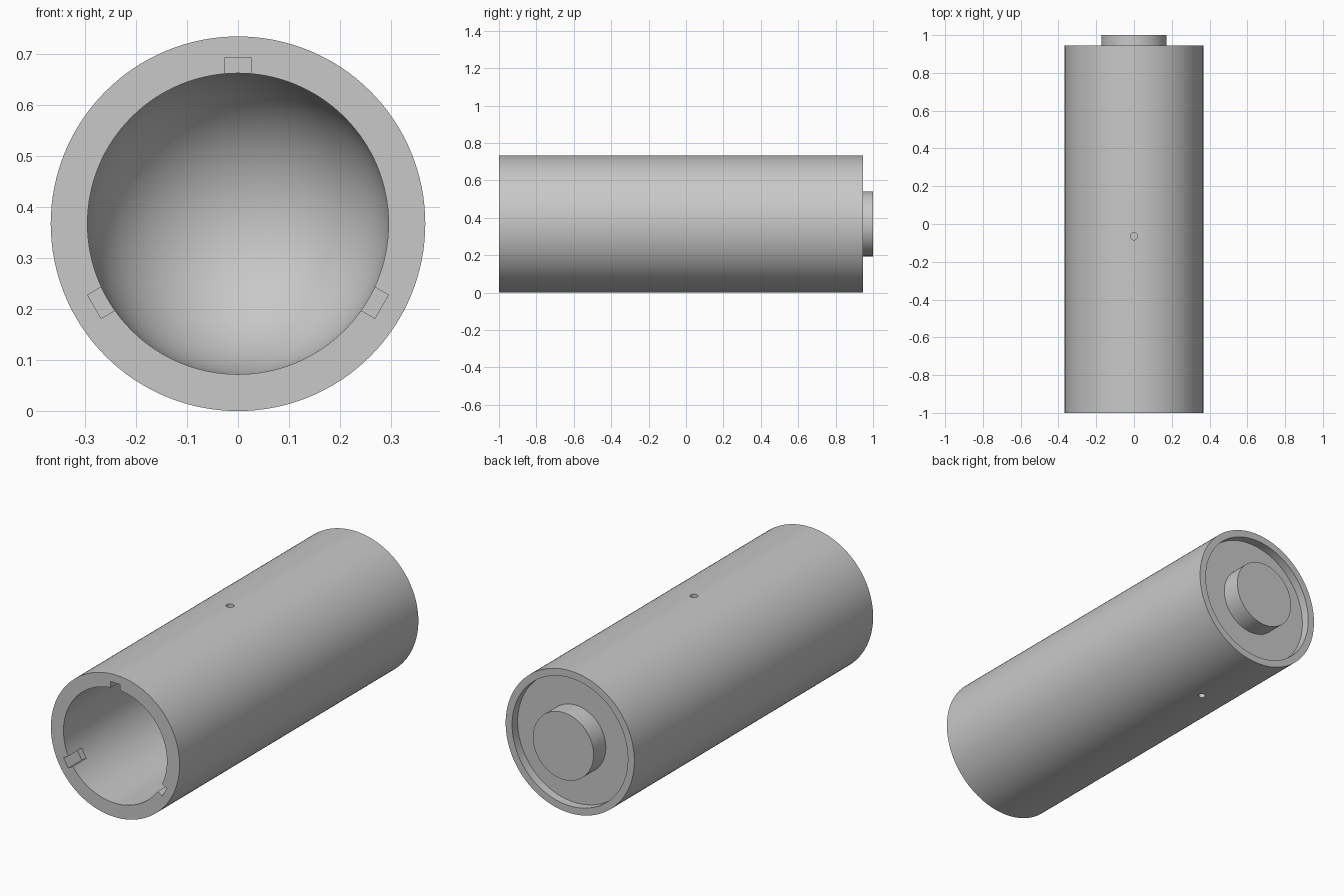
import bpy, bmesh, math
from mathutils import Matrix, Vector

if "Cube" in bpy.data.objects:
    bpy.data.objects.remove(bpy.data.objects["Cube"], do_unlink=True)

R, BORE = 0.367, 0.295          # outer and bore radius
FRONT, BACK = -1.0, 0.945       # ends of the tube
DOME = 0.55                     # where the bore starts to round off
SEGMENTS = 128

grey = bpy.data.materials.new("plain grey")
grey.use_nodes = True
grey.diffuse_color = (0.58, 0.58, 0.58, 1)
grey.node_tree.nodes["Principled BSDF"].inputs["Base Color"].default_value = (0.58, 0.58, 0.58, 1)


def make_object(name, bm):
    mesh = bpy.data.meshes.new(name)
    bmesh.ops.recalc_face_normals(bm, faces=bm.faces)
    bm.to_mesh(mesh)
    bm.free()
    obj = bpy.data.objects.new(name, mesh)
    bpy.context.collection.objects.link(obj)
    mesh.materials.append(grey)
    return obj


def lathe(name, profile):
    """Turn (radius, y) points around the tube's axis."""
    bm = bmesh.new()
    verts = [bm.verts.new((0, y, R + r)) for r, y in profile]
    edges = [bm.edges.new(pair) for pair in zip(verts, verts[1:])]
    bmesh.ops.spin(bm, geom=verts + edges, cent=(0, 0, R), axis=(0, 1, 0),
                   angle=math.tau, steps=SEGMENTS)
    bmesh.ops.remove_doubles(bm, verts=bm.verts, dist=1e-5)
    return make_object(name, bm)


def cut(target, cutter):
    cutter.hide_render = True
    mod = target.modifiers.new(cutter.name, "BOOLEAN")
    mod.operation, mod.solver, mod.object = "DIFFERENCE", "EXACT", cutter
    bpy.context.view_layer.objects.active = target
    bpy.ops.object.modifier_apply(modifier=mod.name)
    bpy.data.objects.remove(cutter, do_unlink=True)


# Body: round-ended bore, thick wall, recessed back with a boss
steps = 24
dome = [(BORE * math.sin(a), DOME + BORE * math.cos(a))
        for a in (math.pi / 2 * i / steps for i in range(steps + 1))]
body = lathe("tube_body", dome + [
    (BORE, FRONT), (R, FRONT), (R, BACK), (0.33, BACK),
    (0.33, 0.9), (0.173, 0.9), (0.173, 1.0), (0, 1.0)])

# Three key slots at the mouth of the bore
for i in range(3):
    bm = bmesh.new()
    bmesh.ops.create_cube(bm, size=1)
    bmesh.ops.scale(bm, verts=bm.verts, vec=(0.053, 0.22, 0.1))
    bmesh.ops.translate(bm, verts=bm.verts, vec=(0, FRONT, 0.325 - 0.05))
    turn = Matrix.Translation((0, 0, R)) @ Matrix.Rotation(math.tau * i / 3, 4, "Y")
    bmesh.ops.transform(bm, verts=bm.verts, matrix=turn)
    cut(body, make_object("slot_cutter", bm))

# Small holes through the wall, above and below
for y, z, radius in ((-0.065, 2 * R, 0.019), (0.522, 0, 0.017)):
    bm = bmesh.new()
    bmesh.ops.create_cone(bm, cap_ends=True, segments=32, radius1=radius,
                          radius2=radius, depth=0.3)
    bmesh.ops.translate(bm, verts=bm.verts, vec=Vector((0, y, z)))
    cut(body, make_object("hole_cutter", bm))

# Smooth curved walls, crisp rims
bpy.ops.object.select_all(action="DESELECT")
body.select_set(True)
bpy.context.view_layer.objects.active = body
bpy.ops.object.shade_smooth_by_angle(angle=math.radians(30))
